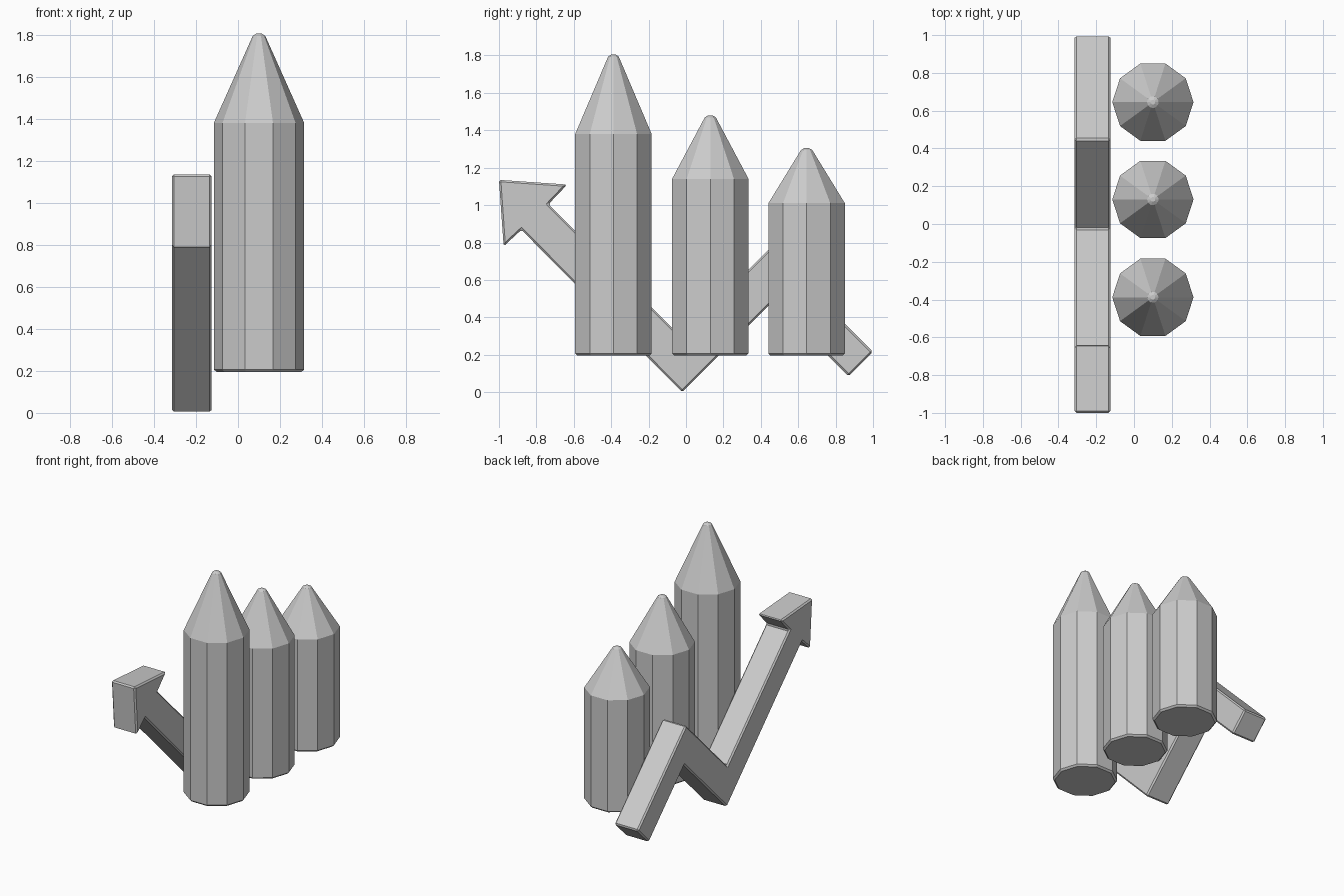
import bpy, bmesh
from math import cos, sin, tau, radians

if "Cube" in bpy.data.objects:
    bpy.data.objects.remove(bpy.data.objects["Cube"])


def finish(name, bm, bevel):
    bmesh.ops.recalc_face_normals(bm, faces=bm.faces)
    mesh = bpy.data.meshes.new(name)
    bm.to_mesh(mesh)
    bm.free()
    obj = bpy.data.objects.new(name, mesh)
    bpy.context.collection.objects.link(obj)
    mod = obj.modifiers.new("edge_bevel", 'BEVEL')
    mod.width = bevel
    mod.segments = 1
    mod.limit_method = 'ANGLE'
    mod.angle_limit = radians(50)
    return obj


def pointed_column(name, y, shoulder, top):
    # ten-sided column with a blunt conical tip
    bm = bmesh.new()
    rings = []
    for r, z in ((0.215, 0.195), (0.215, shoulder), (0.025, top)):
        rings.append([bm.verts.new((0.1 + r * cos(tau * i / 10), y + r * sin(tau * i / 10), z))
                      for i in range(10)])
    for a, b in zip(rings, rings[1:]):
        for i in range(10):
            j = (i + 1) % 10
            bm.faces.new((a[i], a[j], b[j], b[i]))
    bm.faces.new(rings[0][::-1])
    bm.faces.new(rings[-1])
    return finish(name, bm, 0.012)


# Three chart columns, falling in height towards the back
for label, y, shoulder, top in (("tall", -0.388, 1.38, 1.805),
                                ("middle", 0.13, 1.14, 1.48),
                                ("short", 0.645, 1.01, 1.305)):
    pointed_column(label + "_column", y, shoulder, top)

# Zigzag trend arrow: side outline in (y, z), extruded along x
outline = [(-1.0, 1.135), (-0.635, 1.11), (-0.735, 1.005), (-0.025, 0.295),
           (0.447, 0.767), (1.0, 0.215), (0.87, 0.085), (0.467, 0.487),
           (-0.02, 0.0), (-0.88, 0.868), (-0.975, 0.78)]
bm = bmesh.new()
face = bm.faces.new([bm.verts.new((-0.315, y, z)) for y, z in outline])
ext = bmesh.ops.extrude_face_region(bm, geom=[face], use_keep_orig=True)
bmesh.ops.translate(bm, vec=(0.19, 0, 0),
                    verts=[v for v in ext["geom"] if isinstance(v, bmesh.types.BMVert)])
finish("zigzag_arrow", bm, 0.01)
